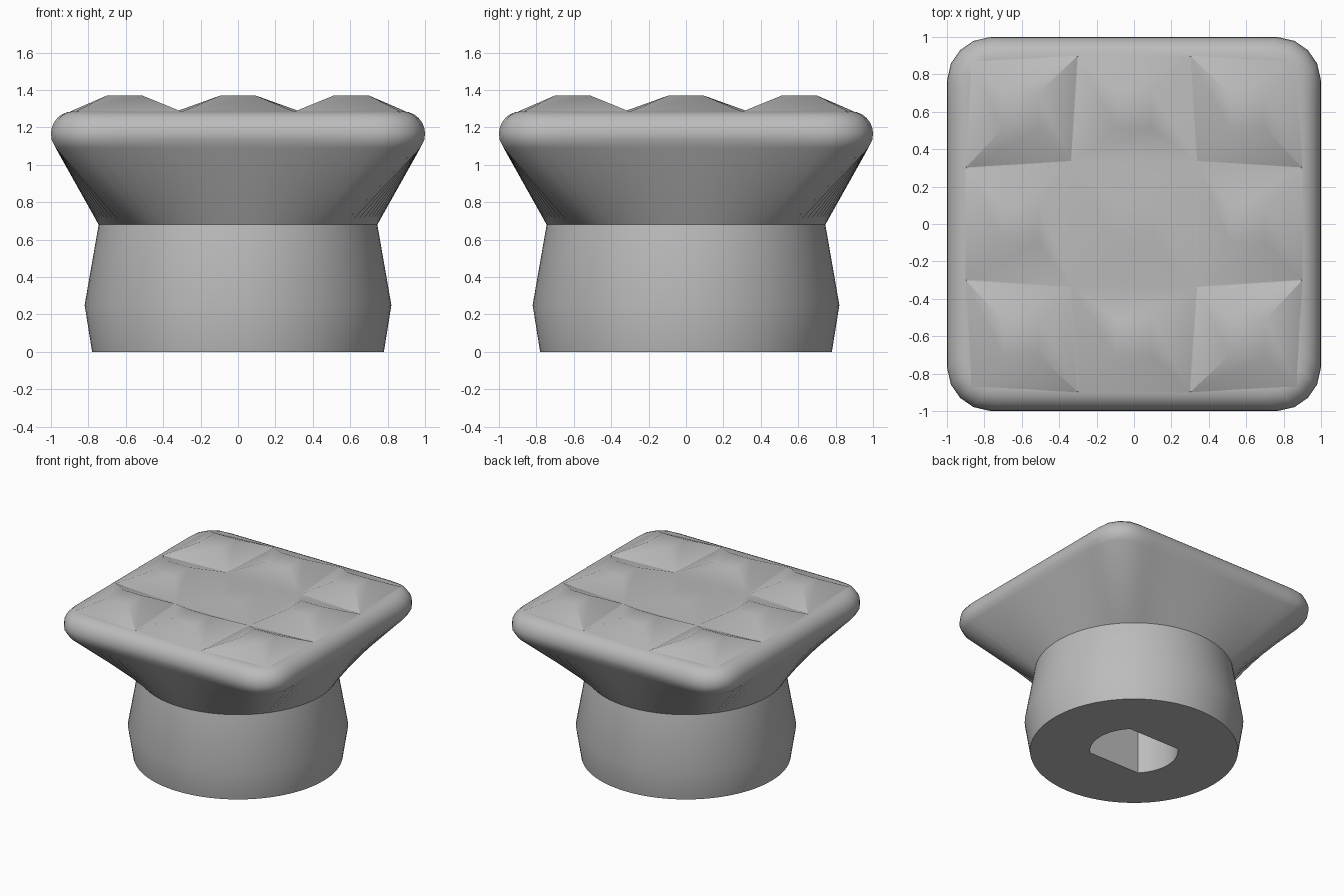
import bpy, bmesh, math

old = bpy.data.objects.get("Cube")
if old:
    bpy.data.objects.remove(old)

# Single grey plastic
grey = bpy.data.materials.new("grey_plastic")
grey.use_nodes = True
COLOUR = (0.5, 0.5, 0.5, 1)
grey.diffuse_color = COLOUR
grey.node_tree.nodes["Principled BSDF"].inputs["Base Color"].default_value = COLOUR

N = 96
ANGLES = [2 * math.pi * i / N for i in range(N)]


def circle(r):
    return [(r * math.cos(a), r * math.sin(a)) for a in ANGLES]


def rounded_square(half, corner):
    """Outline of a rounded square, sampled along rays from the centre."""
    points = []
    inner = half - corner
    for a in ANGLES:
        c, s = math.cos(a), math.sin(a)
        lo, hi = 0, 2 * half
        for _ in range(30):
            mid = (lo + hi) / 2
            dx, dy = abs(mid * c) - inner, abs(mid * s) - inner
            dist = math.hypot(max(dx, 0), max(dy, 0)) + min(max(dx, dy), 0)
            lo, hi = (mid, hi) if dist < corner else (lo, mid)
        points.append((lo * c, lo * s))
    return points


def double_flat(r):
    """Round socket with two opposite flats."""
    flat = r * math.sin(math.pi / 4)
    return [(x, max(-flat, min(flat, y))) for x, y in circle(r)]


def finish(name, bm, angle):
    bmesh.ops.recalc_face_normals(bm, faces=bm.faces[:])
    mesh = bpy.data.meshes.new(name)
    bm.to_mesh(mesh)
    bm.free()
    mesh.materials.append(grey)
    obj = bpy.data.objects.new(name, mesh)
    bpy.context.collection.objects.link(obj)
    bpy.ops.object.select_all(action='DESELECT')
    bpy.context.view_layer.objects.active = obj
    obj.select_set(True)
    bpy.ops.object.shade_smooth_by_angle(angle=math.radians(angle))
    return obj


# Knob body: socket, round stem, flare and rounded rim lofted in one skin
sections = [(double_flat(0.33), 0.6), (double_flat(0.33), 0),
            (circle(0.78), 0), (circle(0.82), 0.25), (circle(0.745), 0.68),
            (rounded_square(0.975, 0.23), 1.09)]
for t in range(-1, 7):
    a = math.radians(15 * t)
    half = 0.885 + 0.115 * math.cos(a)
    sections.append((rounded_square(half, half - 0.76), 1.165 + 0.12 * math.sin(a)))

bm = bmesh.new()
rings = [[bm.verts.new((x, y, z)) for x, y in outline] for outline, z in sections]
for low, high in zip(rings, rings[1:]):
    for i in range(N):
        j = (i + 1) % N
        bm.faces.new((low[i], low[j], high[j], high[i]))
bm.faces.new(rings[0])
bm.faces.new(rings[-1])
finish("knob_body", bm, 35)

# Grip pad: three by three grid of blunt pyramids, the middle one shallow
BASE, PEAK, MIDDLE = 1.284, 1.37, 1.315


def grid_point(i, j):
    """Grid corner, with lines pulled in slightly towards the outer edge."""
    def along(k, other):
        outer = abs(other) == 3
        if abs(k) == 3:
            return math.copysign(0.87 if outer else 0.9, k)
        return math.copysign(0.3 if outer else 0.335, k)
    return (along(i, j), along(j, i), BASE)


bm = bmesh.new()
lines = (-3, -1, 1, 3)
corners = {(i, j): bm.verts.new(grid_point(i, j)) for i in lines for j in lines}
for i in (-2, 0, 2):
    for j in (-2, 0, 2):
        steps = ((-1, -1), (1, -1), (1, 1), (-1, 1))
        foot = [corners[i + a, j + b] for a, b in steps]
        peak = MIDDLE if i == j == 0 else PEAK
        top = [bm.verts.new((0.303 * i + 0.095 * a, 0.303 * j + 0.095 * b, peak))
               for a, b in steps]
        for k in range(4):
            n = (k + 1) % 4
            bm.faces.new((foot[k], foot[n], top[n], top[k]))
        bm.faces.new(top)
finish("grip_pad", bm, 35)
